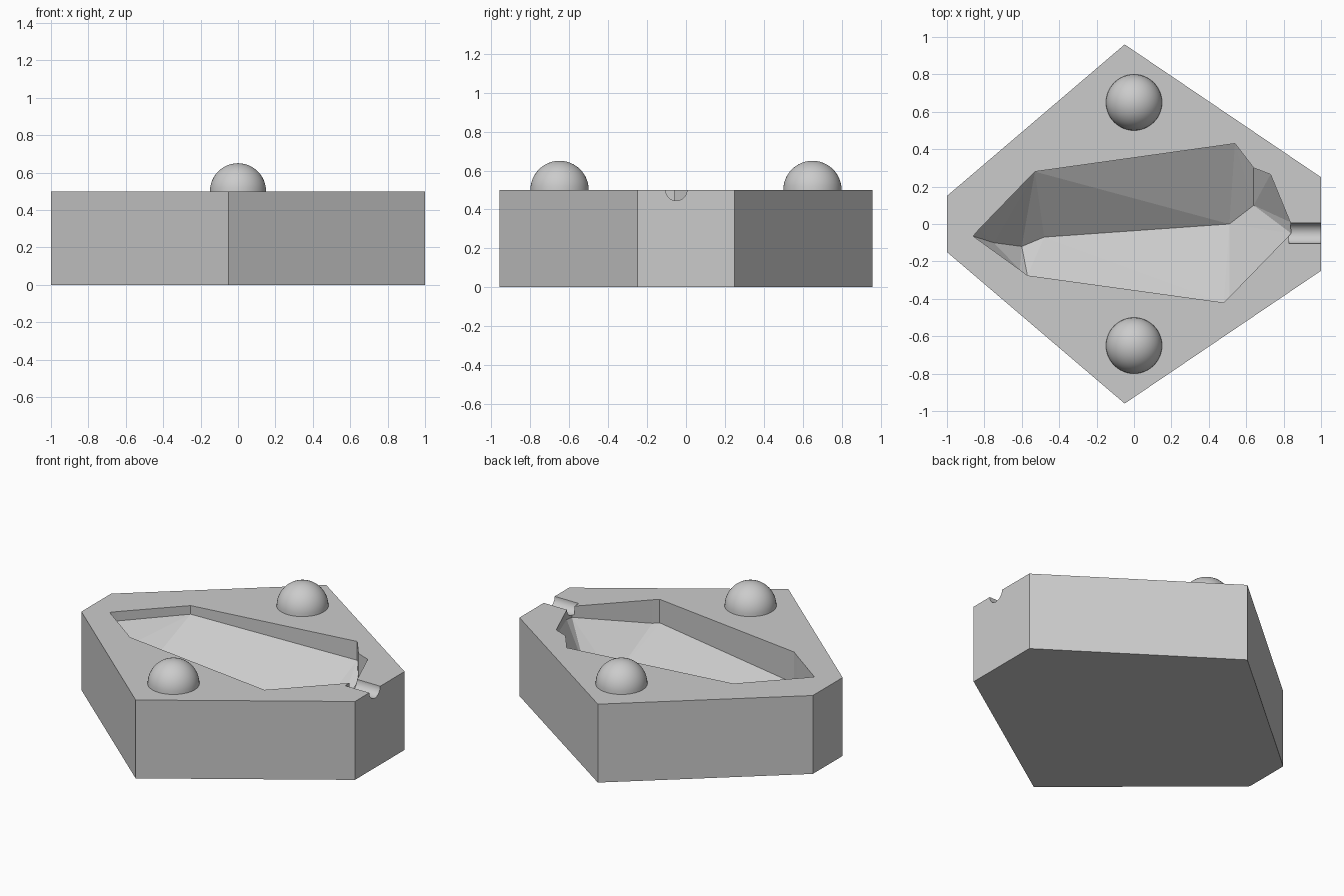
import bpy
import bmesh
import math
from mathutils import Matrix

cube = bpy.data.objects.get("Cube")
if cube:
    bpy.data.objects.remove(cube, do_unlink=True)

# Single plain grey material
grey = bpy.data.materials.new("plain_grey")
grey.use_nodes = True
GREY = (0.6, 0.6, 0.6, 1)
grey.diffuse_color = GREY
grey.node_tree.nodes["Principled BSDF"].inputs["Base Color"].default_value = GREY

TOP = 0.5


def add_object(name, bm):
    bmesh.ops.recalc_face_normals(bm, faces=bm.faces[:])
    mesh = bpy.data.meshes.new(name)
    bm.to_mesh(mesh)
    bm.free()
    mesh.materials.append(grey)
    obj = bpy.data.objects.new(name, mesh)
    bpy.context.collection.objects.link(obj)
    return obj


def carve(target, cutter):
    """Subtract the cutter from the target, then discard the cutter."""
    cutter.hide_render = True
    mod = target.modifiers.new("carve", "BOOLEAN")
    mod.operation = "DIFFERENCE"
    mod.solver = "EXACT"
    mod.object = cutter
    bpy.context.view_layer.objects.active = target
    bpy.ops.object.modifier_apply(modifier=mod.name)
    bpy.data.objects.remove(cutter, do_unlink=True)


# Six-sided block
outline = [(-0.05, -0.96), (1, -0.25), (1, 0.25), (-0.05, 0.96), (-1, 0.15), (-1, -0.15)]
bm = bmesh.new()
base = bm.faces.new([bm.verts.new((x, y, 0)) for x, y in outline])
walls = bmesh.ops.extrude_face_region(bm, geom=[base], use_keep_orig=True)
upper = [v for v in walls["geom"] if isinstance(v, bmesh.types.BMVert)]
bmesh.ops.translate(bm, verts=upper, vec=(0, 0, TOP))
block = add_object("mould_block", bm)

# Cavity: upright walls below the rim, then slopes meeting in a valley
rim = [(-0.86, -0.065, 0.43), (-0.61, -0.245, 0.30), (-0.57, -0.275, 0.30),
       (0.48, -0.42, 0.35), (0.51, -0.39, 0.35), (0.84, -0.05, 0.43),
       (0.835, 0.01, 0.44), (0.73, 0.265, 0.46), (0.64, 0.30, 0.30),
       (0.54, 0.43, 0.38), (-0.53, 0.28, 0.445), (-0.83, -0.03, 0.44)]
valley = [(-0.75, -0.10, 0.31), (-0.60, -0.12, 0.19), (-0.48, -0.07, 0.18),
          (0.51, 0, 0.15), (0.64, 0.10, 0.21)]
slopes = [(0, 1, 13, 12), (0, 12, 11), (1, 2, 13), (2, 14, 13), (2, 3, 15, 14),
          (3, 4, 15), (4, 5, 16, 15), (5, 6, 16), (6, 7, 16), (7, 8, 16),
          (8, 9, 16), (9, 15, 16), (9, 10, 14, 15), (10, 11, 12), (10, 12, 13),
          (10, 13, 14)]
bm = bmesh.new()
low = [bm.verts.new(p) for p in rim + valley]
high = [bm.verts.new((x, y, TOP + 0.1)) for x, y, z in rim]
bm.faces.new(high)
for i in range(len(rim)):
    j = (i + 1) % len(rim)
    bm.faces.new((low[i], low[j], high[j], high[i]))
for slope in slopes:
    bm.faces.new([low[i] for i in slope])
bmesh.ops.triangulate(bm, faces=[f for f in bm.faces if len(f.verts) == 4])
carve(block, add_object("cavity_cutter", bm))

# Pouring channel leading out of the cavity
bm = bmesh.new()
place = Matrix.Translation((0.97, -0.05, TOP)) @ Matrix.Rotation(math.pi / 2, 4, "Y")
bmesh.ops.create_cone(bm, cap_ends=True, segments=48, radius1=0.055, radius2=0.055,
                      depth=0.28, matrix=place)
for f in bm.faces:
    f.smooth = len(f.verts) == 4
carve(block, add_object("channel_cutter", bm))

# Locating domes
for name, side in (("front_dome", -1), ("back_dome", 1)):
    bm = bmesh.new()
    bmesh.ops.create_uvsphere(bm, u_segments=48, v_segments=24, radius=0.15)
    bmesh.ops.delete(bm, geom=[v for v in bm.verts if v.co.z < -0.001], context="VERTS")
    bmesh.ops.translate(bm, verts=bm.verts[:], vec=(0, side * 0.65, TOP))
    for f in bm.faces:
        f.smooth = True
    add_object(name, bm)
